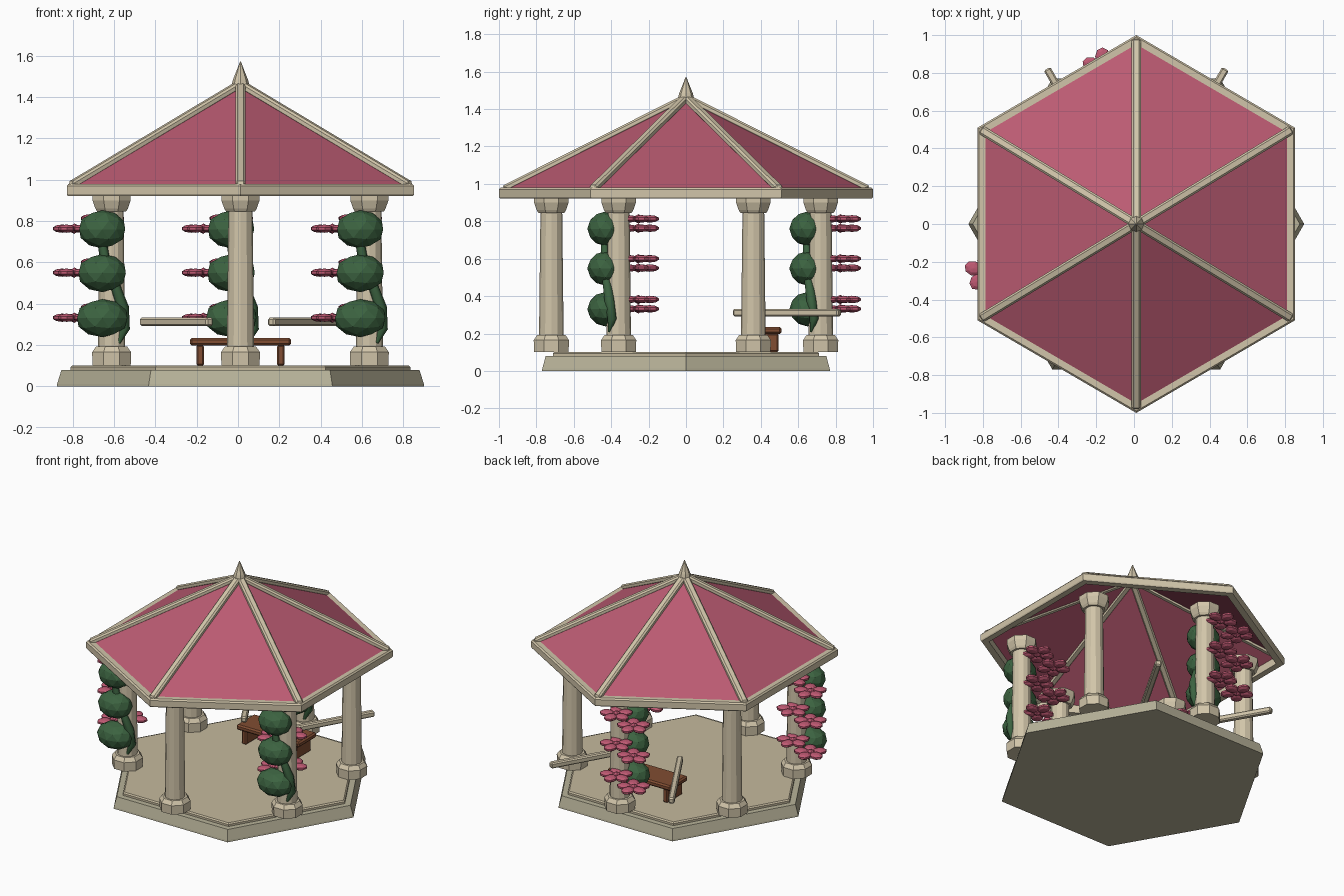
import bpy, bmesh, math
from mathutils import Vector, Matrix

if "Cube" in bpy.data.objects:
    bpy.data.objects.remove(bpy.data.objects["Cube"])

CX = 0.012


def material(name, rgb):
    m = bpy.data.materials.new(name)
    m.diffuse_color = (*rgb, 1)
    m.use_nodes = True
    m.node_tree.nodes["Principled BSDF"].inputs["Base Color"].default_value = m.diffuse_color
    return m


STONE = material("cream stone", (0.64, 0.56, 0.40))
FLOOR = material("tan floor", (0.56, 0.49, 0.34))
BASE = material("grey stone base", (0.48, 0.45, 0.32))
ROOF = material("rose roof", (0.50, 0.105, 0.17))
PETAL = material("pink petals", (0.52, 0.10, 0.17))
LEAF = material("leaf green", (0.045, 0.125, 0.052))
WOOD = material("brown wood", (0.22, 0.075, 0.032))


def finish(bm, name, mat, bevel=0):
    bmesh.ops.recalc_face_normals(bm, faces=bm.faces)
    me = bpy.data.meshes.new(name)
    bm.to_mesh(me)
    bm.free()
    me.materials.append(mat)
    ob = bpy.data.objects.new(name, me)
    bpy.context.collection.objects.link(ob)
    if bevel:
        mod = ob.modifiers.new("bevel", 'BEVEL')
        mod.width = bevel
        mod.segments = 1
    return ob


def lathe(name, profile, sides, at, mat, turn=0.0):
    """Stack of polygon rings from (radius, z) pairs, capped at both ends."""
    bm = bmesh.new()
    rings = []
    for r, z in profile:
        rings.append([bm.verts.new((at[0] + r * math.cos(turn + math.tau * i / sides),
                                    at[1] + r * math.sin(turn + math.tau * i / sides), z))
                      for i in range(sides)])
    for a, b in zip(rings, rings[1:]):
        for i in range(sides):
            j = (i + 1) % sides
            bm.faces.new((a[i], a[j], b[j], b[i]))
    bm.faces.new(rings[0][::-1])
    bm.faces.new(rings[-1])
    return finish(bm, name, mat)


def beam(name, p, q, w, h, mat, bevel=0.008):
    """Box of width w and height h running from p to q."""
    p, q = Vector(p), Vector(q)
    d = (q - p).normalized()
    side = d.cross(Vector((0, 0, 1))).normalized()
    up = side.cross(d)
    rot = Matrix((d, side, up)).transposed().to_4x4()
    bm = bmesh.new()
    m = Matrix.Translation((p + q) / 2) @ rot @ Matrix.Diagonal(((q - p).length, w, h, 1))
    bmesh.ops.create_cube(bm, size=1, matrix=m)
    return finish(bm, name, mat, bevel)


def box(name, centre, size, mat, bevel=0.0):
    bm = bmesh.new()
    bmesh.ops.create_cube(bm, size=1, matrix=Matrix.Translation(centre) @ Matrix.Diagonal((*size, 1)))
    return finish(bm, name, mat, bevel)


# Stepped hexagonal platform
lathe("platform_base", [(0.889, 0), (0.887, 0.012), (0.866, 0.08)], 6, (CX, 0), BASE)
lathe("platform_floor", [(0.822, 0.08), (0.822, 0.094), (0.812, 0.102)], 6, (CX, 0), FLOOR)

# Six columns
for k in range(6):
    a = math.radians(90 + 60 * k)
    at = (CX + 0.72 * math.cos(a), 0.72 * math.sin(a))
    lathe("column_shaft", [(0.066, 0.17), (0.058, 0.87)], 12, at, STONE)
    lathe("column_base", [(0.1, 0.102), (0.102, 0.165), (0.082, 0.192)], 8, at, STONE, math.pi / 8)
    lathe("column_capital", [(0.075, 0.845), (0.085, 0.86), (0.1, 0.9), (0.1, 0.93)], 8, at, STONE, math.pi / 8)

# Roof corners
corners = [Vector((CX + x, y, 0)) for x, y in
           ((0, 1), (-0.84, 0.51), (-0.84, -0.51), (0, -1), (0.84, -0.51), (0.84, 0.51))]
centre = Vector((CX, 0, 0))

# Eave ring
bm = bmesh.new()
section = [(0.995, 0.922), (1.0, 0.93), (1.0, 0.97), (0.99, 0.98), (0.95, 0.98), (0.945, 0.922)]
loops = [[bm.verts.new(centre + (c - centre) * s + Vector((0, 0, z))) for s, z in section] for c in corners]
for k in range(6):
    a, b = loops[k], loops[(k + 1) % 6]
    for i in range(len(section)):
        j = (i + 1) % len(section)
        bm.faces.new((a[i], b[i], b[j], a[j]))
finish(bm, "eave_ring", STONE)

# Roof panels
bm = bmesh.new()
top = bm.verts.new((CX, 0, 1.455))
rim = [bm.verts.new(centre + (c - centre) * 0.975 + Vector((0, 0, 0.968))) for c in corners]
for k in range(6):
    bm.faces.new((rim[k], rim[(k + 1) % 6], top))
finish(bm, "roof_panels", ROOF)

# Ridge beams and finial
for c in corners:
    beam("ridge_beam", centre + (c - centre) * 0.975 + Vector((0, 0, 0.972)),
         (CX, 0, 1.462), 0.048, 0.038, STONE, 0.01)
lathe("finial", [(0.03, 1.43), (0.042, 1.462), (0.036, 1.485), (0.018, 1.53), (0.002, 1.572)], 8, (CX, 0), STONE)

# Two rails crossing between the rear columns
for s in (-1, 1):
    mid = Vector((CX + s * 0.31, 0.54, 0.312))
    d = Vector((s * 0.5, 0.866, 0)) * 0.325
    beam("rail", mid - d, mid + d, 0.04, 0.04, STONE)

# Bench
box("bench_seat", (CX, 0.41, 0.216), (0.49, 0.2, 0.038), WOOD, 0.01)
for s in (-1, 1):
    box("bench_leg", (CX + s * 0.195, 0.41, 0.15), (0.038, 0.17, 0.1), WOOD, 0.008)


def flower(bm, c):
    """Flat five-petalled bloom with a small raised heart."""
    for i in range(5):
        a = math.tau * i / 5 + 0.3
        m = (Matrix.Translation(c) @ Matrix.Rotation(a, 4, 'Z') @ Matrix.Translation((0.062, 0, 0))
             @ Matrix.Diagonal((0.05, 0.041, 0.02, 1)))
        bmesh.ops.create_uvsphere(bm, u_segments=8, v_segments=5, radius=1, matrix=m)
    m = Matrix.Translation(c) @ Matrix.Diagonal((0.03, 0.03, 0.025, 1))
    bmesh.ops.create_icosphere(bm, subdivisions=1, radius=1, matrix=m)


# Climbing plants on three columns
vine_path = [(0.035, -0.05, 0.21, 0.3), (0.062, -0.035, 0.28, 1.0), (0.055, -0.05, 0.38, 1.1),
             (0.02, -0.065, 0.48, 0.9), (-0.03, -0.07, 0.6, 0.9), (-0.055, -0.08, 0.76, 0.8)]
for px, py in ((-0.624, -0.36), (0.624, -0.36), (0, 0.72)):
    col = Vector((CX + px, py, 0))
    # leafy clumps
    bm = bmesh.new()
    for z, rx in ((0.76, 0.117), (0.548, 0.12), (0.33, 0.128)):
        m = Matrix.Translation(col + Vector((-0.045, -0.07, z))) @ Matrix.Diagonal((rx, 0.098, 0.092, 1))
        bmesh.ops.create_icosphere(bm, subdivisions=2, radius=1, matrix=m)
    finish(bm, "leaf_clumps", LEAF)
    # vine stem
    cu = bpy.data.curves.new("vine", 'CURVE')
    cu.dimensions = '3D'
    cu.bevel_depth = 0.027
    cu.bevel_resolution = 1
    cu.use_fill_caps = True
    sp = cu.splines.new('POLY')
    sp.points.add(len(vine_path) - 1)
    for pt, (x, y, z, r) in zip(sp.points, vine_path):
        pt.co = (col.x + x, col.y + y, z, 1)
        pt.radius = r
    cu.materials.append(LEAF)
    bpy.context.collection.objects.link(bpy.data.objects.new("vine", cu))
    # blooms, two per clump
    bm = bmesh.new()
    for z in (0.763, 0.55, 0.332):
        flower(bm, col + Vector((-0.18, 0.105, z)))
        flower(bm, col + Vector((-0.045, 0.105, z + 0.05)))
    finish(bm, "blooms", PETAL)
